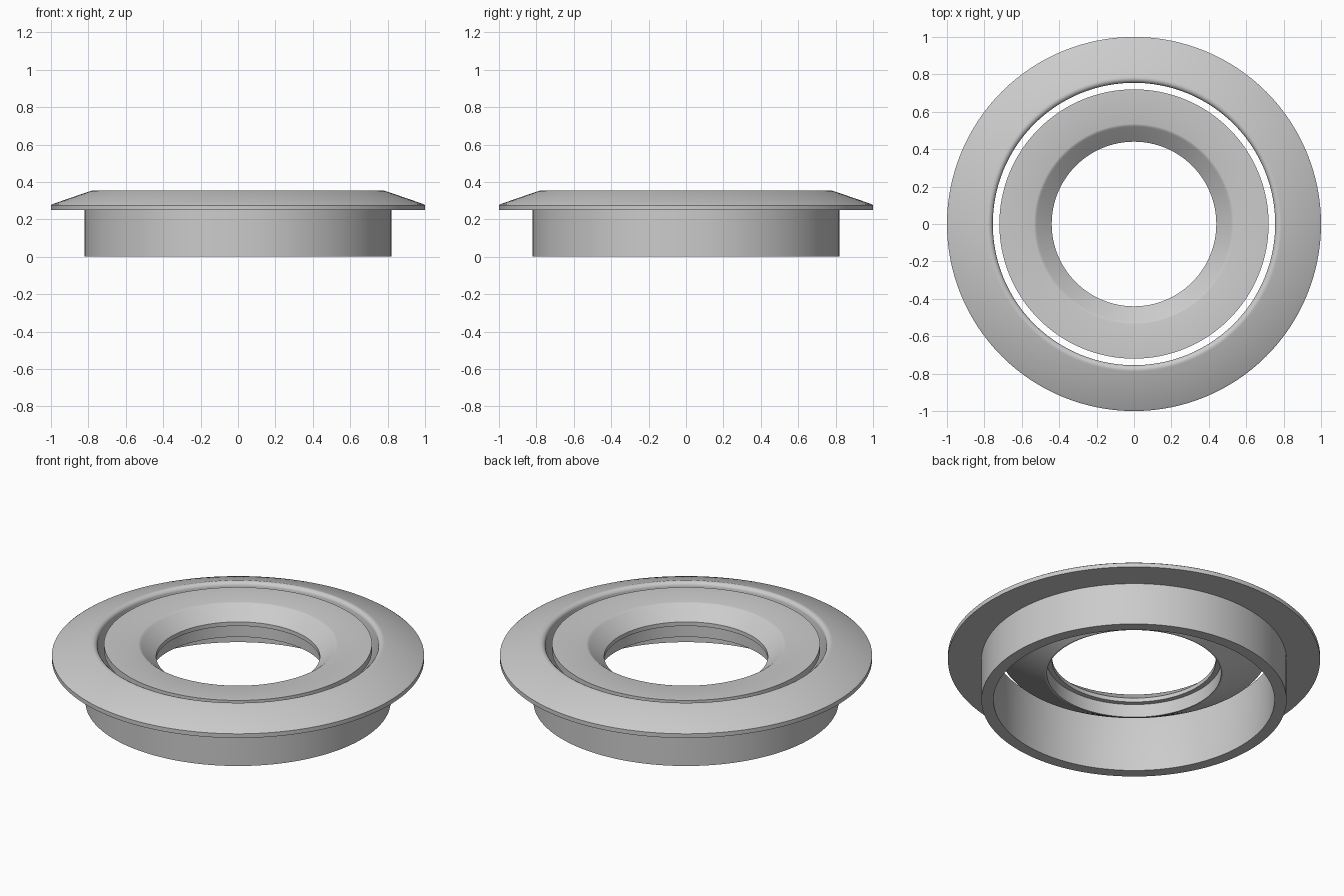
import bpy
import bmesh
import math

SEGMENTS = 128

cube = bpy.data.objects.get("Cube")
if cube:
    bpy.data.objects.remove(cube, do_unlink=True)

grey = bpy.data.materials.new("light_grey")
grey.use_nodes = True
colour = (0.6, 0.6, 0.6, 1)
grey.diffuse_color = colour
grey.node_tree.nodes["Principled BSDF"].inputs["Base Color"].default_value = colour


def lathe(name, profile):
    """Spin a closed (radius, height) section round the z axis."""
    bm = bmesh.new()
    verts = [bm.verts.new((r, 0, z)) for r, z in profile]
    edges = [bm.edges.new((v, verts[i - 1])) for i, v in enumerate(verts)]
    bmesh.ops.spin(bm, geom=verts + edges, cent=(0, 0, 0), axis=(0, 0, 1),
                   angle=2 * math.pi, steps=SEGMENTS, use_duplicate=False)
    bmesh.ops.remove_doubles(bm, verts=bm.verts, dist=0.0005)
    bmesh.ops.recalc_face_normals(bm, faces=bm.faces)
    mesh = bpy.data.meshes.new(name)
    bm.to_mesh(mesh)
    bm.free()
    mesh.materials.append(grey)
    obj = bpy.data.objects.new(name, mesh)
    bpy.context.collection.objects.link(obj)
    bpy.ops.object.select_all(action='DESELECT')
    obj.select_set(True)
    bpy.context.view_layer.objects.active = obj
    bpy.ops.object.shade_smooth_by_angle(angle=math.radians(28))
    return obj


# Outer ring: straight sleeve, sloping flange and rounded inner lip
lathe("outer_ring", [
    (0.755, 0), (0.82, 0), (0.82, 0.25), (1, 0.25), (1, 0.275),
    (0.99, 0.282), (0.79, 0.351), (0.782, 0.353), (0.774, 0.353),
    (0.765, 0.349), (0.758, 0.342), (0.755, 0.333),
])

# Inner ring: flat face, funnel opening, small lip, recess and conical back
lathe("inner_ring", [
    (0.72, 0.304), (0.72, 0.342), (0.535, 0.342), (0.528, 0.34),
    (0.52, 0.334), (0.44, 0.267), (0.44, 0.243), (0.468, 0.243),
    (0.468, 0.165), (0.478, 0.165),
])
